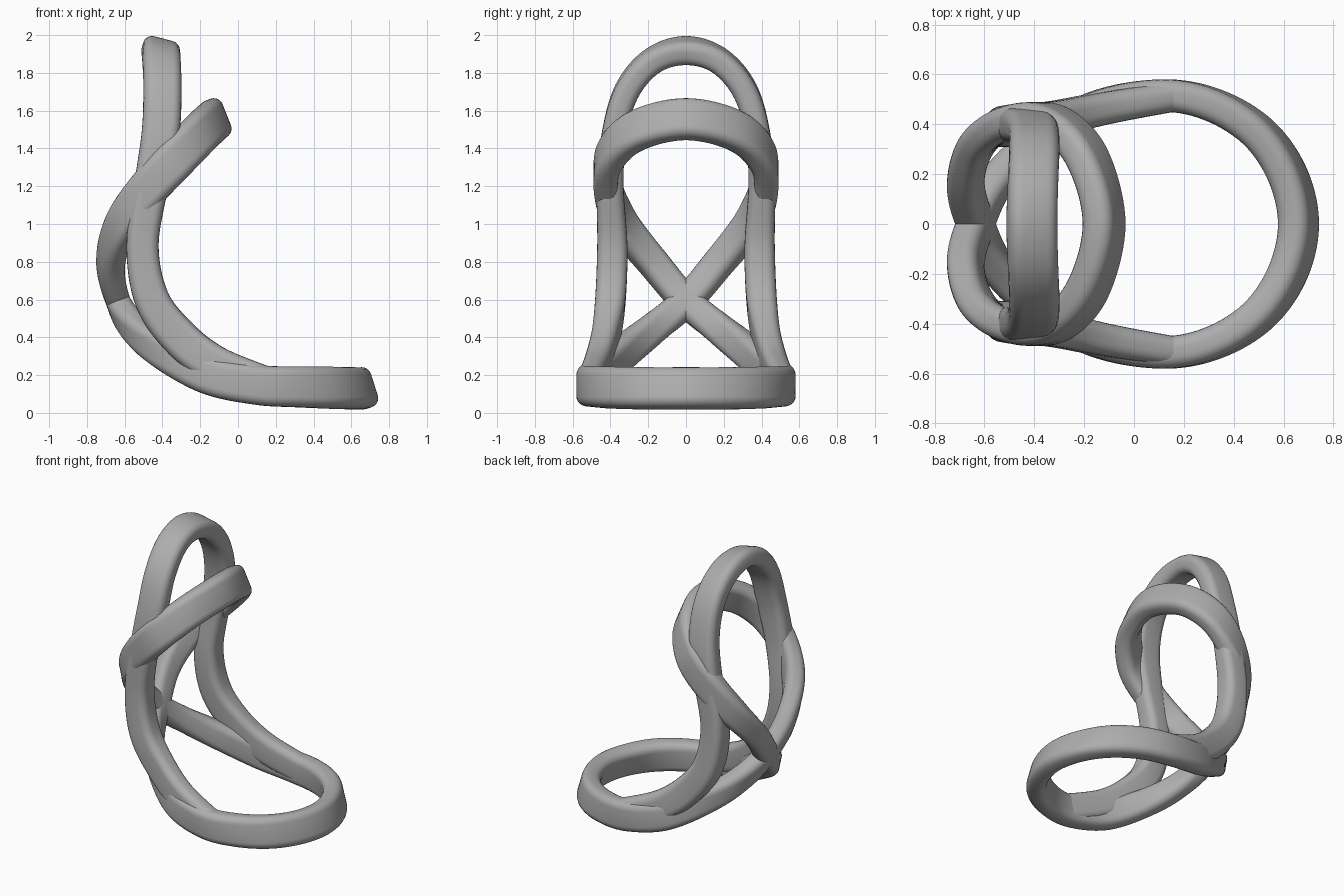
import bpy, bmesh, math
from mathutils import Vector

cube = bpy.data.objects.get("Cube")
if cube:
    bpy.data.objects.remove(cube, do_unlink=True)

mat = bpy.data.materials.new("warm_grey")
mat.use_nodes = True
GREY = (0.42, 0.42, 0.42, 1)
mat.diffuse_color = GREY
mat.node_tree.nodes["Principled BSDF"].inputs["Base Color"].default_value = GREY


def section(thick, width, radius=0.05, steps=5):
    """Rounded rectangle outline: (thickness, width) offsets."""
    pts = []
    for i, (sx, sy) in enumerate([(1, 1), (-1, 1), (-1, -1), (1, -1)]):
        for k in range(steps + 1):
            a = math.pi / 2 * (i + k / steps)
            pts.append((sx * (thick / 2 - radius) + radius * math.cos(a),
                        sy * (width / 2 - radius) + radius * math.sin(a)))
    return pts


def knot(pos, normal, width, thick=0.13):
    return Vector(pos), Vector(normal).normalized(), width, thick


def flip(k):
    m = Vector((1, -1, 1))
    return k[0] * m, k[1] * m, k[2], k[3]


def blend(a, b, c, d, t):
    """Smooth spline through b and c."""
    return 0.5 * (2 * b + (c - a) * t + (2 * a - 5 * b + 4 * c - d) * t * t
                  + (3 * b - a - 3 * c + d) * t * t * t)


def ribbon(name, knots, closed, steps=10):
    """Sweep the rounded section along the knots, facing each normal."""
    n = len(knots)
    pick = (lambda i: knots[i % n]) if closed else (lambda i: knots[min(max(i, 0), n - 1)])
    frames = []
    for i in range(n if closed else n - 1):
        four = [pick(i + j) for j in (-1, 0, 1, 2)]
        for s in range(steps):
            frames.append([blend(*[k[c] for k in four], s / steps) for c in range(4)])
    if not closed:
        frames.append(list(knots[-1]))
    count = len(frames)
    bm = bmesh.new()
    rings = []
    for i, (p, nor, width, thick) in enumerate(frames):
        if closed:
            tan = frames[(i + 1) % count][0] - frames[i - 1][0]
        else:
            tan = frames[min(i + 1, count - 1)][0] - frames[max(i - 1, 0)][0]
        tan.normalize()
        nor = (nor - tan * nor.dot(tan)).normalized()
        side = tan.cross(nor)
        rings.append([bm.verts.new(p + nor * u + side * v) for u, v in section(thick, width)])
    m = len(rings[0])
    for i in range(count if closed else count - 1):
        a, b = rings[i], rings[(i + 1) % count]
        for j in range(m):
            bm.faces.new((a[j], a[(j + 1) % m], b[(j + 1) % m], b[j]))
    if not closed:
        bm.faces.new(rings[0])
        bm.faces.new(rings[-1])
    bmesh.ops.recalc_face_normals(bm, faces=bm.faces)
    mesh = bpy.data.meshes.new(name)
    bm.to_mesh(mesh)
    bm.free()
    mesh.materials.append(mat)
    obj = bpy.data.objects.new(name, mesh)
    bpy.context.collection.objects.link(obj)
    bpy.ops.object.select_all(action="DESELECT")
    obj.select_set(True)
    bpy.context.view_layer.objects.active = obj
    bpy.ops.object.shade_smooth_by_angle(angle=math.radians(40))


# Crossing ribbon: base ring, crossed back and tilted upper ring in one loop
half = [
    knot((0.66, 0, 0.13), (0.95, 0, 0.3), 0.22),
    knot((0.615, 0.2, 0.13), (0.88, 0.36, 0.27), 0.22),
    knot((0.495, 0.37, 0.133), (0.7, 0.7, 0.18), 0.22),
    knot((0.31, 0.48, 0.138), (0.37, 0.92, 0.07), 0.215),
    knot((0.1, 0.515, 0.148), (0, 1, 0), 0.21),
    knot((-0.16, 0.465, 0.2), (-0.2, 0.97, 0), 0.2),
    knot((-0.4, 0.325, 0.325), (-0.5, 0.85, -0.1), 0.18),
    knot((-0.55, 0.17, 0.45), (-0.8, 0.5, -0.25), 0.165),
    knot((-0.635, 0, 0.59), (-0.94, 0, -0.34), 0.16),
    knot((-0.675, -0.17, 0.79), (-0.9, -0.4, -0.1), 0.165),
    knot((-0.62, -0.33, 0.99), (-0.6, -0.8, 0), 0.185),
    knot((-0.49, -0.41, 1.17), (-0.2, -0.97, 0), 0.21),
    knot((-0.33, -0.41, 1.345), (0.25, -0.95, 0.15), 0.22),
    knot((-0.19, -0.27, 1.49), (0.65, -0.7, 0.28), 0.22),
    knot((-0.12, 0, 1.555), (0.93, 0, 0.37), 0.22),
]
ribbon("crossing_ribbon", half + [flip(k) for k in half[-2:0:-1]], closed=True)

# Tall arch: both posts rise from the base ring and join at the top
post = [
    knot((0.15, 0.512, 0.147), (0, 1, 0), 0.195, 0.12),
    knot((-0.12, 0.465, 0.255), (-0.1, 1, 0), 0.2),
    knot((-0.31, 0.425, 0.4), (-0.1, 1, 0), 0.2, 0.14),
    knot((-0.455, 0.4, 0.6), (0, 1, 0), 0.185, 0.16),
    knot((-0.505, 0.39, 0.88), (0, 1, 0), 0.17, 0.16),
    knot((-0.46, 0.4, 1.2), (0, 1, 0), 0.18, 0.14),
    knot((-0.41, 0.38, 1.48), (0, 1, 0.1), 0.2),
    knot((-0.4, 0.31, 1.71), (0.08, 0.88, 0.45), 0.2),
    knot((-0.405, 0.175, 1.865), (0.15, 0.5, 0.82), 0.2),
    knot((-0.41, 0, 1.918), (0.25, 0, 0.97), 0.2),
]
ribbon("tall_arch", post + [flip(k) for k in post[-2::-1]], closed=False)
